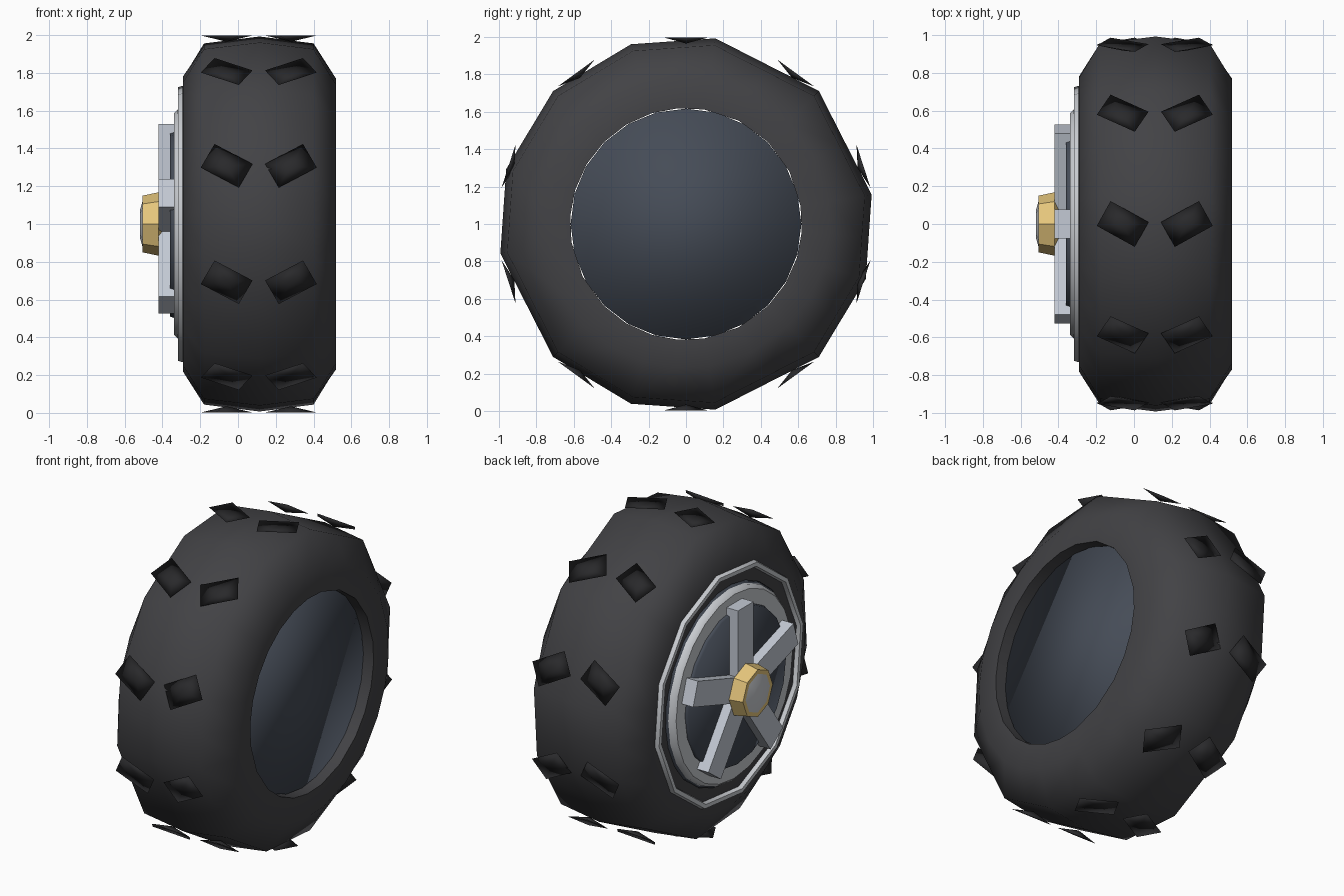
import bpy, bmesh, math
from math import sin, cos, radians

if "Cube" in bpy.data.objects:
    bpy.data.objects.remove(bpy.data.objects["Cube"])

def material(name, col):
    m = bpy.data.materials.new(name)
    m.diffuse_color = (*col, 1)
    m.use_nodes = True
    m.node_tree.nodes["Principled BSDF"].inputs["Base Color"].default_value = m.diffuse_color
    return m

RUBBER = material("rubber", (0.055, 0.055, 0.06))
TREAD = material("tread_rubber", (0.022, 0.022, 0.024))
DARK = material("dark_metal", (0.06, 0.072, 0.095))
STEEL = material("steel", (0.58, 0.6, 0.63))
SPOKE = material("spoke_metal", (0.55, 0.59, 0.66))
GOLD = material("gold", (0.78, 0.56, 0.2))

def pt(x, r, a, side=0.0):
    """Point at axle position x, radius r, angle a from +z towards +y."""
    return (x, r * sin(a) + side * cos(a), 1 + r * cos(a) - side * sin(a))

def finish(bm, name, mat, smooth=None):
    bmesh.ops.recalc_face_normals(bm, faces=bm.faces[:])
    me = bpy.data.meshes.new(name)
    bm.to_mesh(me)
    bm.free()
    ob = bpy.data.objects.new(name, me)
    bpy.context.collection.objects.link(ob)
    me.materials.append(mat)
    if smooth:
        bpy.ops.object.select_all(action='DESELECT')
        ob.select_set(True)
        bpy.context.view_layer.objects.active = ob
        bpy.ops.object.shade_smooth_by_angle(angle=radians(smooth))
    return ob

def revolve(name, profile, angles, mat, closed=False, smooth=40):
    """Spin (x, r[, chord]) points about the axle; chord rings keep flat facets."""
    bm = bmesh.new()
    n = len(angles)
    rings = []
    for p in profile:
        ring = []
        for i, a in enumerate(angles):
            r = p[1]
            if len(p) > 2 and i % 2:          # midpoint pulled onto the chord
                gap = (angles[(i + 1) % n] - angles[i - 1]) % math.tau
                r *= cos(gap / 2)
            ring.append(bm.verts.new(pt(p[0], r, a)))
        rings.append(ring)
    pairs = list(zip(rings, rings[1:])) + ([(rings[-1], rings[0])] if closed else [])
    for A, B in pairs:
        for i in range(n):
            j = (i + 1) % n
            bm.faces.new((A[i], A[j], B[j], B[i]))
    if not closed:
        bm.faces.new(rings[0])
        bm.faces.new(rings[-1])
    return finish(bm, name, mat, smooth)

def circle(n, start=0.0):
    return [start + math.tau * i / n for i in range(n)]

# Tyre: uneven twelve-sided crown, rounder hole
corners = [9, 45, 81, 107, 135, 171, 197, 225, 261, 287, 315, 343]
tyre_angles = []
for i, c in enumerate(corners):
    nxt = corners[(i + 1) % 12] + (360 if i == 11 else 0)
    tyre_angles += [radians(c), radians((c + nxt) / 2)]
revolve("tyre", [(0.52, 0.62), (0.52, 0.77), (0.40, 0.968, 1), (0.115, 1.005, 1),
                 (-0.18, 0.968, 1), (-0.29, 0.785), (-0.29, 0.62)],
        tyre_angles, RUBBER, closed=True, smooth=60)

# Tread blocks: slanted shallow plates tapering into the tyre, in a V pattern
for k in range(10):
    a = math.tau * k / 10
    for x0, tilt in ((-0.06, 29), (0.28, -29)):
        t = radians(tilt)
        bm = bmesh.new()
        top = []
        for u, v in ((-1, -1), (1, -1), (1, 1), (-1, 1)):
            u, v = u * 0.115, v * 0.075
            top.append(bm.verts.new(pt(x0 + u * cos(t) - v * sin(t), 0.998, a,
                                       -(u * sin(t) + v * cos(t)))))
        dip = bm.verts.new(pt(x0, 0.988, a))
        root = bm.verts.new(pt(x0, 0.965, a))
        for i in range(4):
            bm.faces.new((top[i], top[(i + 1) % 4], dip))
            bm.faces.new((top[(i + 1) % 4], top[i], root))
        finish(bm, "tread_block", TREAD, 180)

# Wheel drum and stacked face discs
revolve("wheel_drum", [(0.45, 0.617), (-0.30, 0.617)], circle(24), DARK, smooth=180)
revolve("rim_face", [(-0.28, 0.61), (-0.32, 0.605), (-0.34, 0.585)], circle(24), STEEL)
revolve("face_plate", [(-0.33, 0.5), (-0.36, 0.49)], circle(20), DARK, smooth=180)

# Outer bead ring
revolve("bead_ring", [(-0.30 + 0.022 * cos(b), 0.72 + 0.022 * sin(b)) for b in circle(5)],
        circle(12, radians(9)), STEEL, closed=True)

# Five spokes
for k in range(5):
    a = math.tau * k / 5
    bm = bmesh.new()
    bmesh.ops.create_cube(bm, size=1)
    for v in bm.verts:
        v.co = pt(-0.38 + v.co.x * 0.08, 0.315 + v.co.z * 0.43, a, v.co.y * 0.155)
    finish(bm, "spoke", SPOKE)

# Hub and centre cap
revolve("hub", [(-0.34, 0.05), (-0.42, 0.168), (-0.505, 0.15)], circle(8), GOLD)
revolve("hub_cap", [(-0.50, 0.14), (-0.52, 0.07)], circle(8), STEEL)
